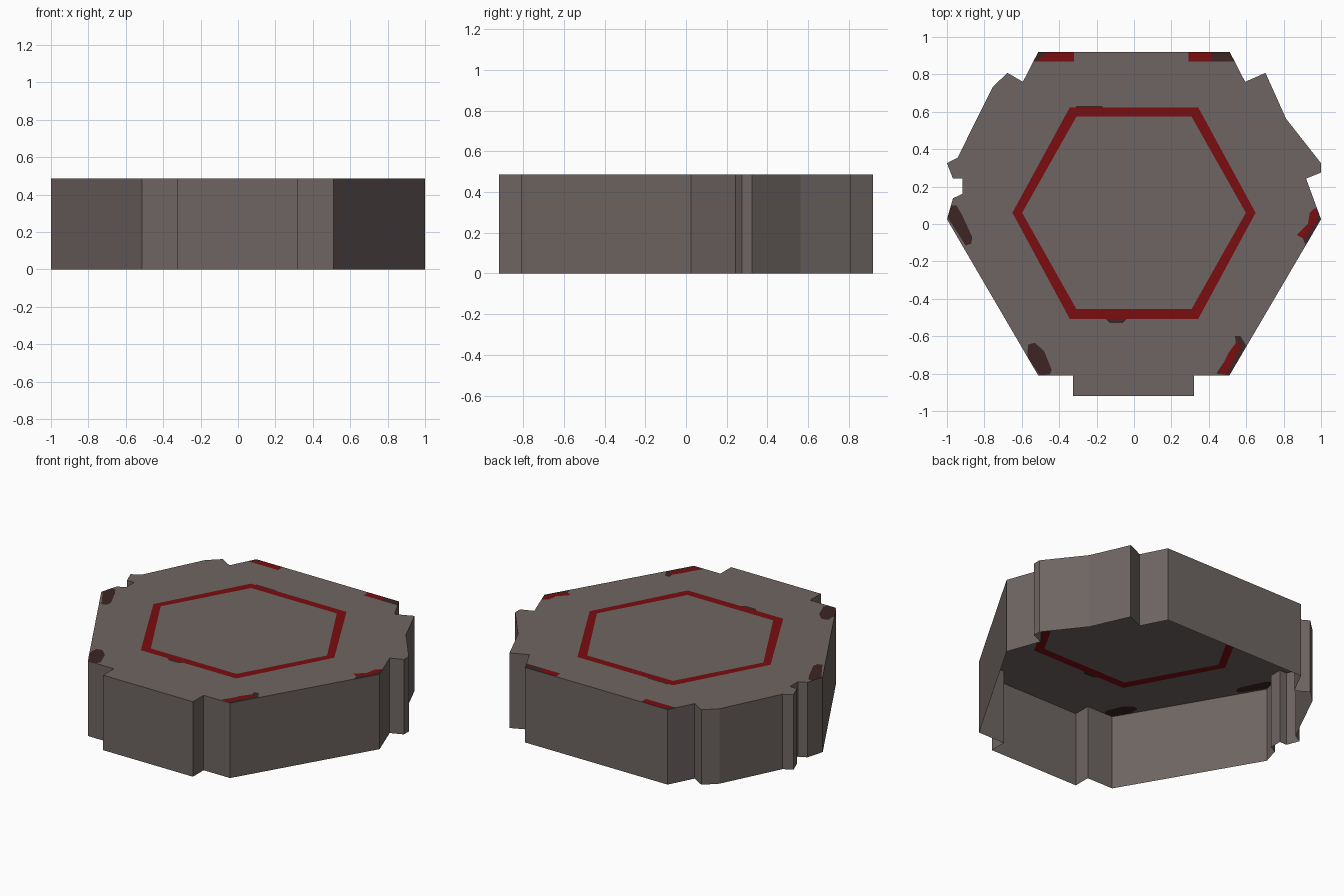
import bpy
from mathutils import Vector
from mathutils.geometry import delaunay_2d_cdt

H = 0.487  # tile height


def material(name, rgb):
    m = bpy.data.materials.new(name)
    m.diffuse_color = (*rgb, 1)
    return m


STONE, RED, DARK = 0, 1, 2
mats = [material("stone grey", (0.156, 0.130, 0.122)),
        material("deep red", (0.195, 0.004, 0.005)),
        material("dark brown", (0.045, 0.018, 0.017))]


def add_object(name, verts, faces, face_mats=None):
    me = bpy.data.meshes.new(name)
    me.from_pydata(verts, [], faces)
    for m in mats:
        me.materials.append(m)
    if face_mats:
        for p, i in zip(me.polygons, face_mats):
            p.material_index = i
    ob = bpy.data.objects.new(name, me)
    bpy.context.collection.objects.link(ob)
    return ob


def hexagon(tip, half, top, bottom):
    return [(-tip, 0.06), (-half, bottom), (half, bottom),
            (tip, 0.06), (half, top), (-half, top)]


# Notched hexagonal outline, counter-clockwise from the front tab
outline = [(-0.325, -0.92), (0.32, -0.92), (0.32, -0.81), (0.51, -0.81),
           (1.0, 0.025), (0.92, 0.243), (1.0, 0.275), (1.0, 0.325),
           (0.813, 0.563), (0.703, 0.808), (0.594, 0.76), (0.512, 0.92),
           (-0.512, 0.92), (-0.594, 0.76), (-0.676, 0.808), (-0.754, 0.735),
           (-0.943, 0.355), (-1.0, 0.325), (-0.968, 0.243), (-0.917, 0.243),
           (-0.917, 0.162), (-0.968, 0.137), (-1.0, 0.025),
           (-0.512, -0.81), (-0.325, -0.81)]

# Outer walls, open underneath
n = len(outline)
add_object("outer_wall",
           [(x, y, 0) for x, y in outline] + [(x, y, H) for x, y in outline],
           [(i, (i + 1) % n, (i + 1) % n + n, i + n) for i in range(n)])

# Painted regions of the top; later ones cover earlier ones
regions = [
    (outline, STONE),
    # stray dark flecks beside the ring
    ([(-0.16, -0.50), (-0.13, -0.528), (-0.06, -0.528), (-0.03, -0.50)], DARK),
    ([(-0.31, 0.61), (-0.16, 0.61), (-0.17, 0.632), (-0.31, 0.632)], DARK),
    # red hexagonal ring
    (hexagon(0.65, 0.343, 0.624, -0.508), RED),
    (hexagon(0.598, 0.308, 0.574, -0.455), STONE),
    # back edge marks
    ([(-0.54, 0.87), (-0.46, 0.87), (-0.46, 0.919), (-0.54, 0.919)], DARK),
    ([(-0.52, 0.87), (-0.322, 0.87), (-0.322, 0.919), (-0.46, 0.919)], RED),
    ([(0.41, 0.87), (0.54, 0.87), (0.54, 0.919), (0.41, 0.919)], DARK),
    ([(0.292, 0.87), (0.413, 0.87), (0.413, 0.919), (0.292, 0.919)], RED),
    # left and front left blots
    ([(-1.0, 0.04), (-0.90, -0.115), (-0.87, -0.105), (-0.865, -0.07),
      (-0.92, 0.05), (-0.95, 0.10), (-0.98, 0.10)], DARK),
    ([(-0.57, -0.71), (-0.505, -0.808), (-0.45, -0.805), (-0.44, -0.78),
      (-0.48, -0.68), (-0.53, -0.635), (-0.567, -0.645)], DARK),
    # right and front right blots
    ([(0.90, -0.07), (0.92, -0.12), (1.0, 0.03), (0.975, 0.09)], DARK),
    ([(0.87, -0.06), (0.91, -0.08), (0.975, 0.01), (0.98, 0.07),
      (0.965, 0.085), (0.94, 0.06), (0.93, 0.0)], RED),
    ([(0.44, -0.80), (0.51, -0.808), (0.60, -0.65), (0.57, -0.60),
      (0.54, -0.60), (0.545, -0.64)], DARK),
    ([(0.455, -0.795), (0.49, -0.807), (0.575, -0.65), (0.545, -0.635),
      (0.505, -0.69)], RED),
]

# Top plate, cut along every painted region
pts, polys = [], []
for poly, _ in regions:
    polys.append(list(range(len(pts), len(pts) + len(poly))))
    pts += [Vector(p) for p in poly]
verts, _, tris, _, _, origin = delaunay_2d_cdt(pts, [], polys, 1, 1e-5)
kept = [(t, regions[max(o)][1]) for t, o in zip(tris, origin) if 0 in o]
add_object("top_plate", [(v.x, v.y, H) for v in verts],
           [t for t, _ in kept], [m for _, m in kept])
